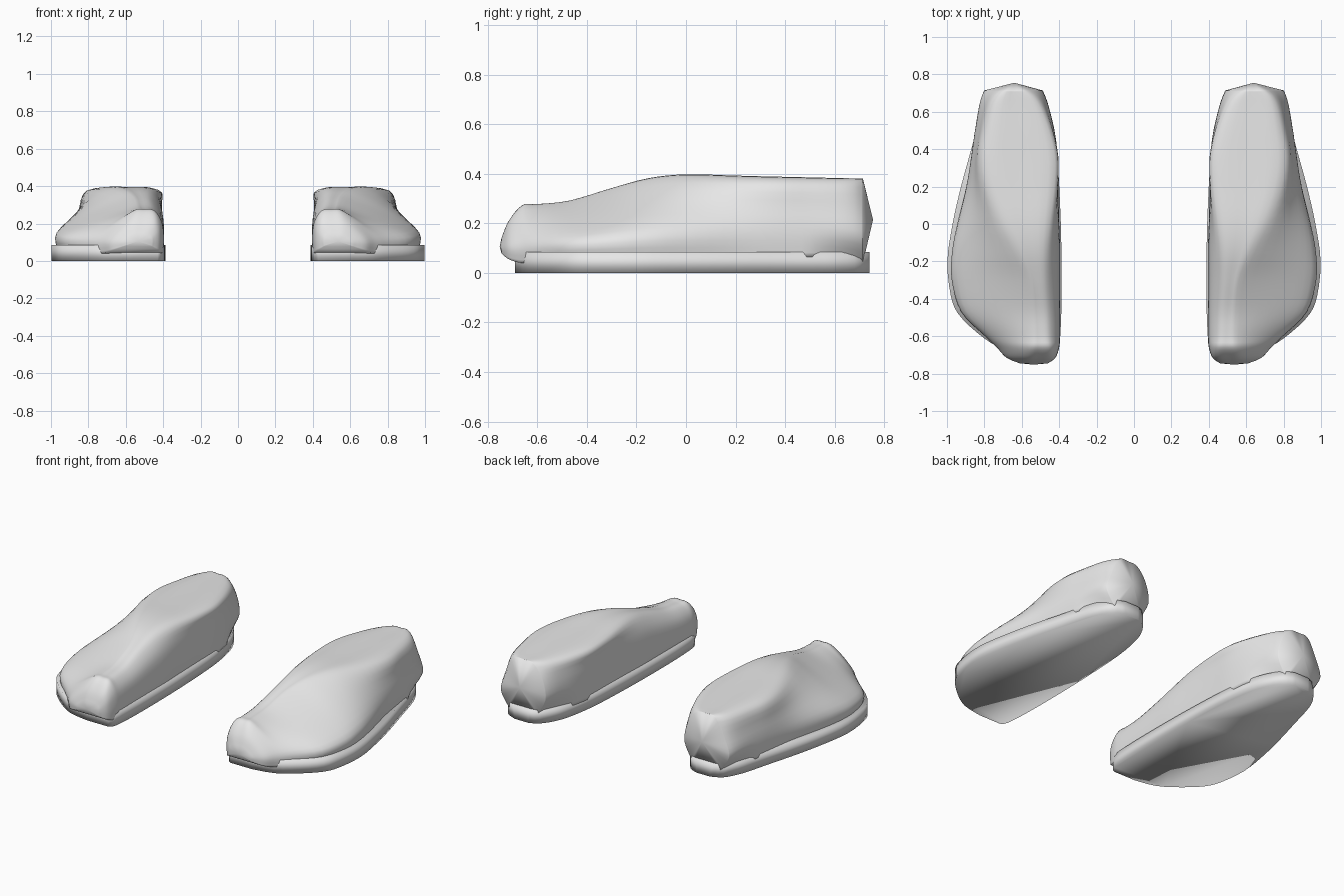
import bpy
import bmesh

cube = bpy.data.objects.get("Cube")
if cube:
    bpy.data.objects.remove(cube, do_unlink=True)

grey = bpy.data.materials.new("light_grey")
grey.use_nodes = True
COLOUR = (0.8, 0.8, 0.8, 1)
grey.diffuse_color = COLOUR
grey.node_tree.nodes["Principled BSDF"].inputs["Base Color"].default_value = COLOUR


def spline(keys, steps):
    """Smooth curve through tuples of any length."""
    out = []
    last = len(keys) - 1
    for i in range(last):
        a, b = keys[max(i - 1, 0)], keys[i]
        c, d = keys[i + 1], keys[min(i + 2, last)]
        for s in range(steps):
            t = s / steps
            out.append(tuple(
                q + t / 2 * (r - p + t * (2 * p - 5 * q + 4 * r - w + t * (3 * (q - r) + w - p)))
                for p, q, r, w in zip(a, b, c, d)))
    out.append(tuple(keys[-1]))
    return out


def finish(name, bm, mirror):
    if mirror:
        for v in bm.verts:
            v.co.x = -v.co.x
    bmesh.ops.recalc_face_normals(bm, faces=bm.faces)
    mesh = bpy.data.meshes.new(name)
    bm.to_mesh(mesh)
    bm.free()
    mesh.materials.append(grey)
    obj = bpy.data.objects.new(name, mesh)
    bpy.context.collection.objects.link(obj)
    for p in mesh.polygons:
        p.use_smooth = True


# Upper stations: y, inner x, outer x, top inner x, top outer x, bottom z, top z
STATIONS = [
    (-.745, .46, .61, .48, .57, .08, .14),
    (-.715, .42, .68, .44, .58, .055, .21),
    (-.66, .40, .73, .435, .57, .04, .272),
    (-.60, .395, .79, .44, .57, .05, .276),
    (-.47, .395, .915, .445, .58, .06, .29),
    (-.30, .395, .965, .455, .60, .06, .34),
    (-.15, .395, .965, .455, .66, .06, .38),
    (0, .40, .94, .44, .73, .06, .395),
    (.20, .405, .895, .415, .80, .06, .39),
    (.36, .408, .87, .412, .82, .06, .386),
    (.50, .425, .85, .445, .80, .065, .383),
    (.62, .455, .83, .49, .775, .06, .38),
    (.68, .475, .815, .525, .75, .05, .379),
    (.714, .49, .80, .56, .72, .04, .378),
]


def section(y, xi, xo, ti, to, zb, zt):
    """Cross-section from inner base over the top to outer base."""
    h = zt - zb
    tuck = max(0, y - .5) * .27
    keys = [
        (xi + .005 + tuck, zb), (xi, zb + h * .35), (xi + (ti - xi) * .3, zb + h * .72),
        (ti + .012, zt - h * .03), ((ti + to) / 2, zt), (to - .012, zt - h * .03),
        (to + (xo - to) * .6, zb + h * .62), (xo, zb + h * .3), (xo - .005 - tuck, zb),
    ]
    return [(x, y, z) for x, z in spline(keys, 4)]


def build_upper(name, mirror):
    bm = bmesh.new()
    rings = [[bm.verts.new(p) for p in section(*s)] for s in spline(STATIONS, 4)]
    n = len(rings[0])
    for a, b in zip(rings, rings[1:]):
        for i in range(n):
            j = (i + 1) % n
            bm.faces.new((a[i], a[j], b[j], b[i]))
    # Blunt toe tip and pointed heel back
    for ring, tip in ((rings[0], (.535, -.752, .105)), (rings[-1], (.64, .755, .215))):
        centre = bm.verts.new(tip)
        for i in range(n):
            bm.faces.new((ring[i], ring[(i + 1) % n], centre))
    finish(name, bm, mirror)


# Sole outline: outer side from heel to toe, then inner side back to the heel
OUTER = [(.685, .74), (.755, .705), (.805, .62), (.835, .53), (.87, .40), (.925, .20),
         (.97, 0), (.998, -.20), (.98, -.38), (.94, -.48), (.84, -.58), (.72, -.66), (.58, -.69)]
INNER = [(.43, -.69), (.40, -.65), (.388, -.45), (.388, -.15), (.395, .10),
         (.41, .35), (.44, .53), (.475, .63), (.53, .71), (.59, .74)]


def build_sole(name, mirror):
    bm = bmesh.new()
    outline = spline(OUTER, 3) + spline(INNER, 3)
    base = bm.faces.new([bm.verts.new((x, y, 0)) for x, y in outline])
    grown = bmesh.ops.extrude_face_region(bm, geom=[base], use_keep_orig=True)
    for v in grown["geom"]:
        if isinstance(v, bmesh.types.BMVert):
            v.co.z = .085
    finish(name, bm, mirror)


for side, mirror in (("left", False), ("right", True)):
    build_upper(side + "_shoe_upper", mirror)
    build_sole(side + "_shoe_sole", mirror)
